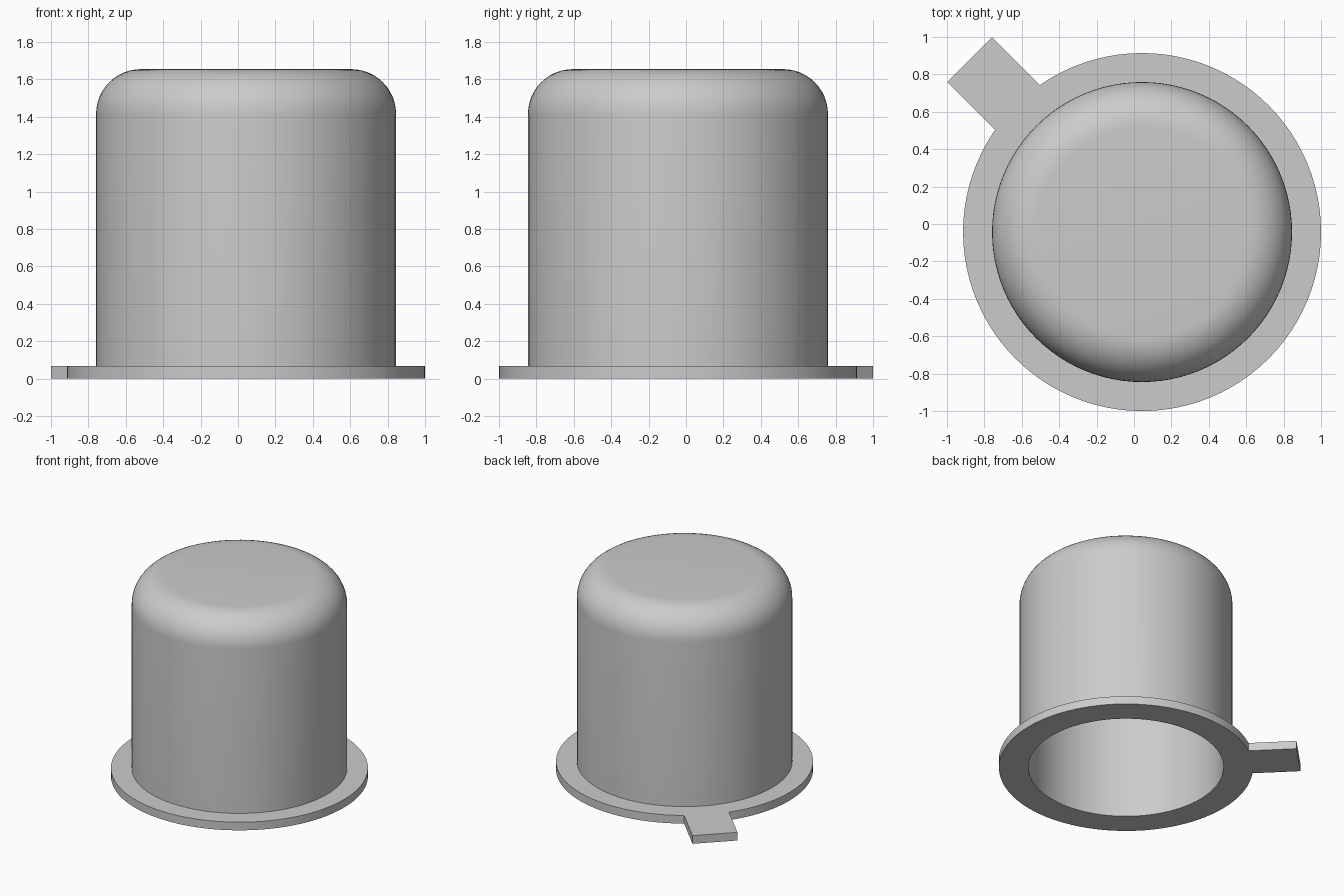
import bpy, bmesh
from math import sin, cos, pi, radians
from mathutils import Matrix, Vector

cube = bpy.data.objects.get("Cube")
if cube:
    bpy.data.objects.remove(cube, do_unlink=True)

CENTRE = Vector((0.043, -0.043, 0))
FLANGE_R, OUTER_R, INNER_R = 0.957, 0.802, 0.735
HEIGHT, THICK, FILLET = 1.655, 0.067, 0.24
SEGMENTS = 96

grey = bpy.data.materials.new("plain grey")
grey.use_nodes = True
colour = (0.6, 0.6, 0.6, 1)
grey.diffuse_color = colour
grey.node_tree.nodes["Principled BSDF"].inputs["Base Color"].default_value = colour


def make_object(name, bm):
    bmesh.ops.recalc_face_normals(bm, faces=bm.faces)
    mesh = bpy.data.meshes.new(name)
    bm.to_mesh(mesh)
    bm.free()
    mesh.materials.append(grey)
    obj = bpy.data.objects.new(name, mesh)
    bpy.context.collection.objects.link(obj)
    return obj


def rounded_corner(wall_r, top, fillet, steps=12):
    """Profile points from the vertical wall round to the flat top."""
    angles = [i * pi / 2 / steps for i in range(steps + 1)]
    return [(wall_r - fillet + fillet * cos(a), top - fillet + fillet * sin(a))
            for a in angles]


# Hollow cap with flange: one closed profile turned about the axis
outside = rounded_corner(OUTER_R, HEIGHT, FILLET)
inside = rounded_corner(INNER_R, HEIGHT - THICK, FILLET - THICK)
profile = ([(0, HEIGHT)] + outside[::-1]
           + [(OUTER_R, THICK), (FLANGE_R, THICK), (FLANGE_R, 0), (INNER_R, 0)]
           + inside + [(0, HEIGHT - THICK)])
bm = bmesh.new()
verts = [bm.verts.new((r, 0, z)) for r, z in profile]
edges = [bm.edges.new(pair) for pair in zip(verts, verts[1:])]
bmesh.ops.spin(bm, geom=verts + edges, cent=(0, 0, 0), axis=(0, 0, 1),
               angle=2 * pi, steps=SEGMENTS, use_merge=True)
bmesh.ops.remove_doubles(bm, verts=bm.verts, dist=0.0005)
bmesh.ops.translate(bm, verts=bm.verts, vec=CENTRE)
cap = make_object("flanged_cap", bm)

# Square-ended tab reaching out diagonally from the flange
START, END, WIDTH = 0.86, 1.304, 0.34
bm = bmesh.new()
bmesh.ops.create_cube(bm, size=1, matrix=(
    Matrix.Translation(CENTRE) @ Matrix.Rotation(radians(135), 4, "Z")
    @ Matrix.Translation(((START + END) / 2, 0, THICK / 2))
    @ Matrix.Diagonal((END - START, WIDTH, THICK, 1))))
tab = make_object("tab", bm)

# Join the tab to the flange as one solid
union = cap.modifiers.new("join tab", "BOOLEAN")
union.operation = "UNION"
union.solver = "EXACT"
union.object = tab
bpy.ops.object.select_all(action="DESELECT")
bpy.context.view_layer.objects.active = cap
cap.select_set(True)
bpy.ops.object.modifier_apply(modifier=union.name)
bpy.data.objects.remove(tab, do_unlink=True)
bpy.ops.object.shade_smooth_by_angle(angle=radians(30))
